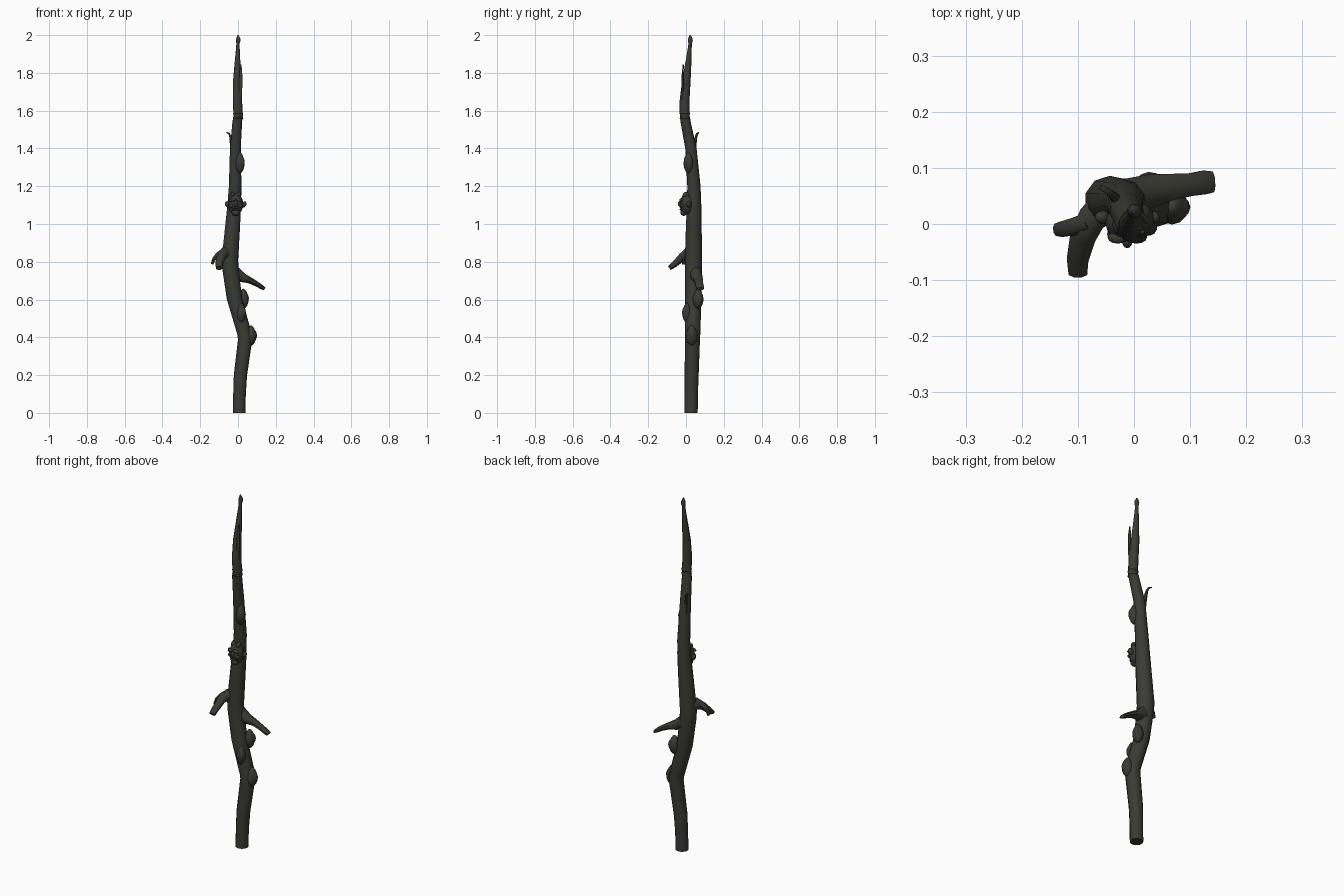
import bpy, bmesh, math
from mathutils import Vector, Matrix

bark = bpy.data.materials.new("dark_bark")
bark.diffuse_color = (0.043, 0.043, 0.034, 1)


def finish(name, bm, angle=40):
    bmesh.ops.recalc_face_normals(bm, faces=bm.faces[:])
    me = bpy.data.meshes.new(name)
    bm.to_mesh(me)
    bm.free()
    me.materials.append(bark)
    ob = bpy.data.objects.new(name, me)
    bpy.context.collection.objects.link(ob)
    bpy.ops.object.select_all(action='DESELECT')
    ob.select_set(True)
    bpy.context.view_layer.objects.active = ob
    bpy.ops.object.shade_smooth_by_angle(angle=math.radians(angle))
    return ob


def limb(name, pts, sides=8, level=False, angle=50):
    """Tube through (x, y, z, radius across, radius other way) stations."""
    bm = bmesh.new()
    rings = []
    for i, (x, y, z, ra, rb) in enumerate(pts):
        a = Vector(pts[max(i - 1, 0)][:3])
        b = Vector(pts[min(i + 1, len(pts) - 1)][:3])
        if level:
            u, v = Vector((1, 0, 0)), Vector((0, 1, 0))
        else:
            t = (b - a).normalized()
            u = t.cross(Vector((0, 0, 1))).normalized()
            v = u.cross(t)
        rings.append([bm.verts.new(Vector((x, y, z)) + u * ra * math.cos(k) + v * rb * math.sin(k))
                      for k in (2 * math.pi * (j + 0.5) / sides for j in range(sides))])
    for r, s in zip(rings, rings[1:]):
        for j in range(sides):
            k = (j + 1) % sides
            bm.faces.new((r[j], r[k], s[k], s[j]))
    bm.faces.new(rings[0])
    bm.faces.new(rings[-1])
    return finish(name, bm, angle)


def blob(name, c, r, yaw=0, tilt=0, seg=12, point=0):
    """Ellipsoid, optionally pinched towards its top."""
    bm = bmesh.new()
    bmesh.ops.create_uvsphere(bm, u_segments=seg, v_segments=8, radius=1)
    for v in bm.verts:
        f = 1 - point * max(v.co.z, 0)
        v.co = Vector((v.co.x * r[0] * f, v.co.y * r[1] * f, v.co.z * r[2]))
    bmesh.ops.transform(bm, verts=bm.verts[:], matrix=Matrix.Translation(c)
                        @ Matrix.Rotation(yaw, 4, 'Z') @ Matrix.Rotation(tilt, 4, 'Y'))
    return finish(name, bm)


# crooked main stem with a small bud at the tip
stem = [(.006, .027, 0, .035), (.008, .028, .1, .035), (.013, .03, .2, .037),
        (.038, .034, .39, .040), (.034, .035, .42, .041), (-.018, .038, .6, .043),
        (-.040, .039, .76, .045), (-.043, .040, .81, .046), (-.030, .041, .97, .042),
        (-.020, .043, 1.1, .038), (-.015, .042, 1.2, .035), (-.014, .026, 1.4, .030),
        (-.004, -.002, 1.54, .027), (.001, -.007, 1.575, .026),
        (-.003, -.008, 1.65, .026), (-.005, .001, 1.75, .023), (-.003, .011, 1.84, .017),
        (-.001, .019, 1.92, .011), (0, .022, 1.955, .009), (.001, .023, 1.97, .013),
        (.001, .023, 1.98, .012), (0, .022, 2.0, .003)]
limb("stem", [(x, y, z, r, r) for x, y, z, r in stem], 10, True)

# thin raised rings on the upper bend
for i, z in enumerate((1.56, 1.585)):
    limb(f"bark_ring_{i}", [(.001, -.006, z - .006, .025, .025), (.001, -.006, z, .0285, .0285),
                            (.001, -.006, z + .006, .025, .025)], 10, True)

# broken side limbs
limb("right_limb", [(-.02, .05, .74, .032, .04), (.025, .058, .715, .032, .026),
                    (.06, .065, .703, .026, .018), (.10, .070, .682, .022, .014),
                    (.125, .074, .666, .023, .012), (.140, .075, .656, .020, .009)])
limb("left_limb", [(-.04, .04, .83, .035, .05), (-.075, .01, .845, .028, .032),
                   (-.09, -.02, .825, .025, .022), (-.10, -.06, .787, .021, .017),
                   (-.10, -.088, .766, .018, .013)])
limb("left_limb_fork", [(-.08, .005, .85, .018, .02), (-.105, -.004, .838, .017, .014),
                        (-.127, -.009, .815, .015, .010), (-.138, -.010, .788, .012, .007)])

# hooked twig and splinter near the top
limb("hooked_twig", [(-.026, .038, 1.34, .012, .014), (-.034, .047, 1.42, .009, .010),
                     (-.039, .053, 1.46, .007, .007), (-.047, .059, 1.479, .006, .005),
                     (-.060, .066, 1.484, .005, .003)], 6)
limb("splinter", [(.008, -.014, 1.64, .012, .012), (.013, -.017, 1.72, .011, .008),
                  (.015, -.018, 1.79, .009, .005), (.015, -.014, 1.845, .004, .003)], 6, True)

# knots: pinched burl with a smaller bulge inside it
knots = [((.068, .030, .41), (.029, .031, .054), 0),
         ((.028, .064, .605), (.029, .029, .053), 35),
         ((.018, .004, .53), (.024, .025, .052), -50),
         ((.010, .012, 1.325), (.025, .026, .056), -40)]
for i, (c, r, deg) in enumerate(knots):
    a = math.radians(deg)
    blob(f"knot_{i}", c, r, a, point=.25)
    out = Vector((math.cos(a), math.sin(a), 0))
    blob(f"knot_core_{i}", Vector(c) + out * .007, (r[0] * .88, r[1] * .7, r[2] * .65), a)

# gnarled face-like burl: head, chin, brows, cheeks, ears, nose and lips
X, Y, Z = -.012, .004, 1.105
blob("burl_head", (X, Y, Z), (.040, .037, .056))
blob("burl_chin", (X, Y - .016, Z - .044), (.022, .018, .018))
blob("burl_nose", (X, Y - .036, Z + .002), (.009, .011, .016))
for i, dz in enumerate((-.019, -.029)):
    blob(f"burl_lip_{i}", (X, Y - .029, Z + dz), (.020, .009, .005))
for s, side in ((-1, "left"), (1, "right")):
    blob(f"burl_brow_{side}", (X + s * .017, Y - .028, Z + .022), (.019, .011, .008), 0, s * .3)
    blob(f"burl_cheek_{side}", (X + s * .023, Y - .022, Z - .008), (.013, .013, .011))
    blob(f"burl_ear_{side}", (X + s * .043, Y + .008, Z - .002), (.013, .012, .018), 0, s * .6)
    blob(f"burl_crest_{side}", (X + s * .014, Y - .004, Z + .046), (.012, .018, .020), 0, s * .3)
